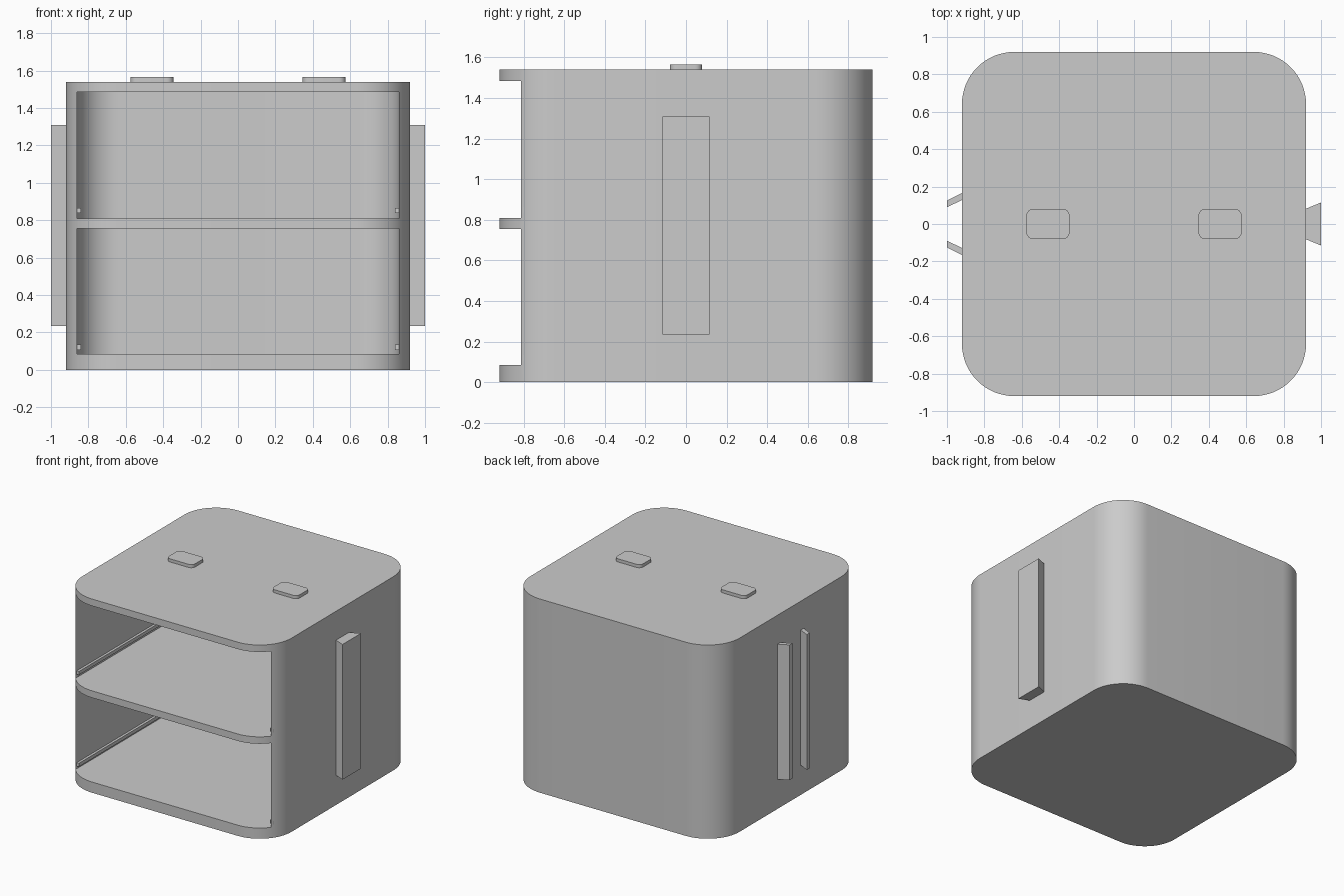
import bpy, bmesh, math

cube = bpy.data.objects.get("Cube")
if cube:
    bpy.data.objects.remove(cube, do_unlink=True)

grey = bpy.data.materials.new("light grey plastic")
grey.use_nodes = True
color = (0.6, 0.6, 0.6, 1)
grey.diffuse_color = color
grey.node_tree.nodes["Principled BSDF"].inputs["Base Color"].default_value = color


def rounded(x0, x1, y0, y1, r_front, r_back, steps=16):
    """Counter-clockwise rectangle outline with rounded front and back corners."""
    corners = [(x1, y1, -1, -1, r_back, 0), (x0, y1, 1, -1, r_back, 1),
               (x0, y0, 1, 1, r_front, 2), (x1, y0, -1, 1, r_front, 3)]
    points = []
    for x, y, sx, sy, r, quarter in corners:
        if r == 0:
            points.append((x, y))
            continue
        for i in range(steps + 1):
            a = (quarter + i / steps) * math.pi / 2
            points.append((x + sx * r + r * math.cos(a), y + sy * r + r * math.sin(a)))
    return points


def prism(name, outline, z0, z1):
    """Extrude a flat outline from z0 up to z1."""
    bm = bmesh.new()
    base = bm.faces.new([bm.verts.new((x, y, z0)) for x, y in outline])
    top = bmesh.ops.extrude_face_region(bm, geom=[base])["geom"]
    verts = [v for v in top if isinstance(v, bmesh.types.BMVert)]
    bmesh.ops.translate(bm, verts=verts, vec=(0, 0, z1 - z0))
    bmesh.ops.recalc_face_normals(bm, faces=bm.faces)
    mesh = bpy.data.meshes.new(name)
    bm.to_mesh(mesh)
    bm.free()
    mesh.materials.append(grey)
    obj = bpy.data.objects.new(name, mesh)
    bpy.context.collection.objects.link(obj)
    return obj


def smooth(obj):
    bpy.ops.object.select_all(action="DESELECT")
    obj.select_set(True)
    bpy.context.view_layer.objects.active = obj
    bpy.ops.object.shade_smooth_by_angle(angle=math.radians(30))


# Rounded housing with two compartments cut in from the front
W, H, INNER = 0.92, 1.54, 0.86
housing = prism("housing", rounded(-W, W, -W, W, 0.28, 0.28), 0, H)
bpy.context.view_layer.objects.active = housing
for z0, z1 in ((0.085, 0.755), (0.81, 1.485)):
    cutter = prism("compartment_cutter", rounded(-INNER, INNER, -1.1, INNER, 0, 0.22), z0, z1)
    cutter.hide_render = True
    cut = housing.modifiers.new("compartment", "BOOLEAN")
    cut.operation, cut.solver, cut.object = "DIFFERENCE", "EXACT", cutter
    bpy.ops.object.modifier_apply(modifier=cut.name)
    bpy.data.objects.remove(cutter, do_unlink=True)
smooth(housing)

# Drawer runners along the inner side walls
for level, z in (("lower", 0.107), ("upper", 0.837)):
    for side, s in (("left", 1), ("right", -1)):
        xs = sorted((s * 0.84, s * (INNER + 0.01)))
        prism(f"{level}_{side}_runner", rounded(*xs, -0.8, 0.66, 0, 0), z, z + 0.027)

# Stacking pads on the lid
for side, x in (("left", 0.46), ("right", -0.46)):
    pad = prism(f"{side}_stacking_pad",
                rounded(x - 0.115, x + 0.115, -0.08, 0.08, 0.035, 0.035, 6), H - 0.01, 1.565)
    smooth(pad)

# Dovetail tongue on one side, and a pair of slanted receiving rails on the other
Z0, Z1 = 0.235, 1.31
prism("dovetail_tongue", [(W - 0.005, -0.08), (1, -0.115), (1, 0.115), (W - 0.005, 0.08)], Z0, Z1)
for name, s in (("back_dovetail_rail", 1), ("front_dovetail_rail", -1)):
    outline = [(-1, 0.09), (1 - 1 - W + 0.005, 0.13), (-W + 0.005, 0.168), (-1, 0.125)]
    prism(name, [(x, s * y) for x, y in outline], Z0, Z1)
